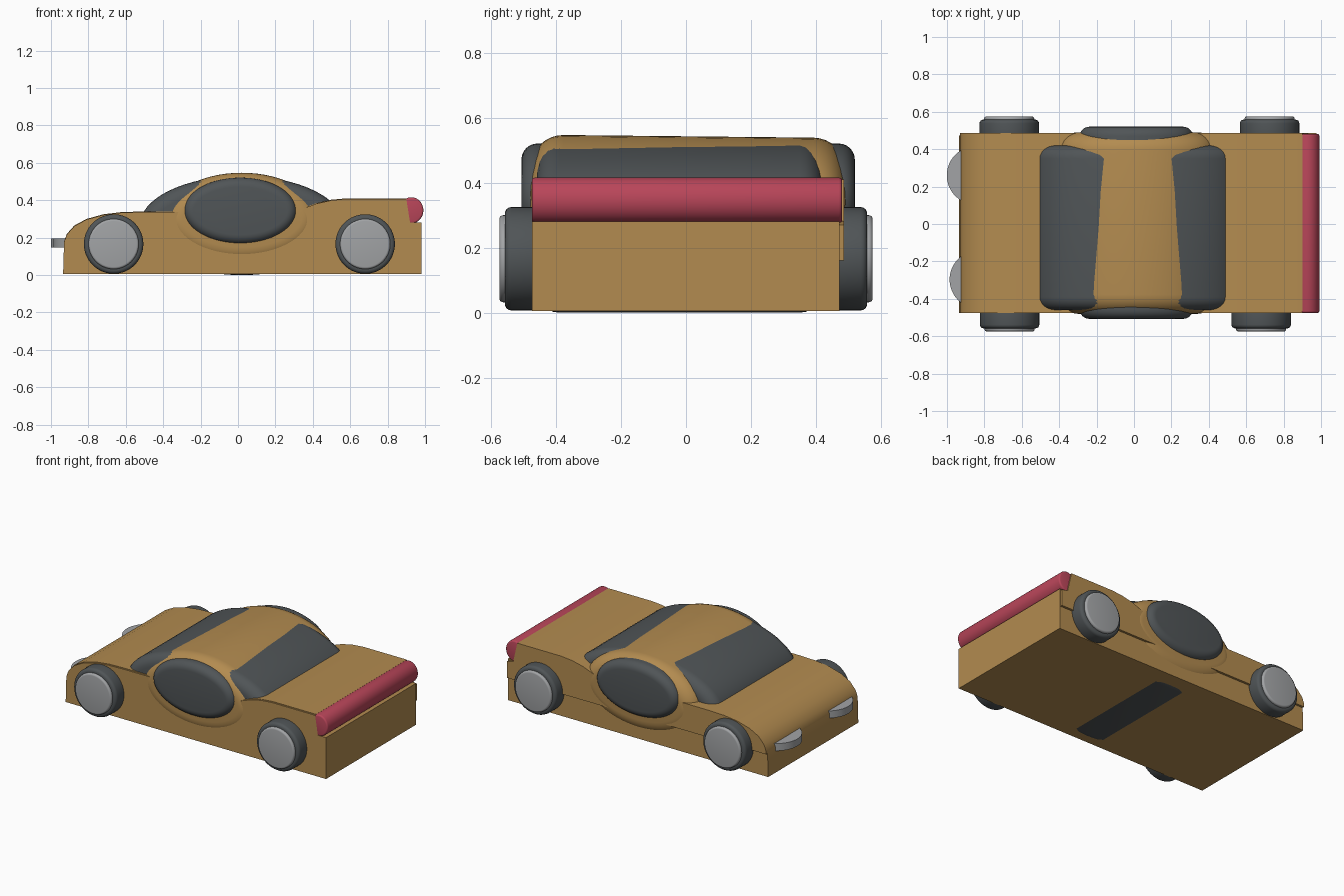
import bpy, bmesh, math

if "Cube" in bpy.data.objects:
    bpy.data.objects.remove(bpy.data.objects["Cube"])


def material(name, rgb):
    m = bpy.data.materials.new(name)
    m.diffuse_color = (*rgb, 1)
    m.use_nodes = True
    m.node_tree.nodes["Principled BSDF"].inputs["Base Color"].default_value = m.diffuse_color
    return m


GOLD = material("gold_paint", (0.45, 0.26, 0.08))
DARK = material("dark_grey", (0.08, 0.09, 0.095))
RED = material("red_paint", (0.48, 0.06, 0.10))
SILVER = material("silver", (0.36, 0.37, 0.38))


def finish(ob, mat, angle=35):
    ob.data.materials.append(mat)
    bpy.ops.object.select_all(action='DESELECT')
    ob.select_set(True)
    bpy.context.view_layer.objects.active = ob
    for mod in list(ob.modifiers):
        bpy.ops.object.modifier_apply(modifier=mod.name)
    bpy.ops.object.shade_smooth_by_angle(angle=math.radians(angle))


def drum(name, x, z, rx, rz, y0, y1, bevel, mat, tilt=0, segments=5):
    """Elliptical cylinder lying along y with rounded rims."""
    bpy.ops.mesh.primitive_cylinder_add(vertices=64, radius=1, depth=1)
    ob = bpy.context.object
    ob.name = name
    ob.scale = (rx, rz, y1 - y0)
    ob.rotation_euler = (math.radians(90), 0, 0)
    bpy.ops.object.transform_apply(location=False, rotation=True, scale=True)
    ob.location = (x, (y0 + y1) / 2, z)
    ob.rotation_euler = (math.radians(tilt), 0, 0)
    mod = ob.modifiers.new("round", 'BEVEL')
    mod.width, mod.segments = bevel, segments
    mod.limit_method, mod.angle_limit = 'ANGLE', math.radians(60)
    finish(ob, mat)
    return ob


def extrude_profile(name, pts, y0, y1, mat):
    """Side profile in x-z extruded across the car."""
    bm = bmesh.new()
    face = bm.faces.new([bm.verts.new((x, y0, z)) for x, z in pts])
    ext = bmesh.ops.extrude_face_region(bm, geom=[face])
    moved = [v for v in ext["geom"] if isinstance(v, bmesh.types.BMVert)]
    bmesh.ops.translate(bm, verts=moved, vec=(0, y1 - y0, 0))
    bmesh.ops.recalc_face_normals(bm, faces=bm.faces)
    me = bpy.data.meshes.new(name)
    bm.to_mesh(me)
    bm.free()
    ob = bpy.data.objects.new(name, me)
    bpy.context.collection.objects.link(ob)
    finish(ob, mat, 30)


# Body: lower tub, and an upper shell that overhangs slightly on one side
nose = [(-0.93, 0.18), (-0.915, 0.22), (-0.875, 0.265), (-0.81, 0.3),
        (-0.72, 0.325), (-0.62, 0.337), (-0.5, 0.34)]
deck = [(0.3, 0.34), (0.42, 0.385), (0.5, 0.403), (0.58, 0.41), (0.9, 0.41)]
extrude_profile("lower_body", [(-0.935, 0.005)] + [(x, z - 0.003) for x, z in nose + deck]
                + [(0.92, 0.28), (0.98, 0.28), (0.98, 0.005)], -0.475, 0.472, GOLD)
extrude_profile("upper_body", [(-0.93, 0.16)] + nose + deck
                + [(0.93, 0.28), (0.975, 0.27), (0.975, 0.16)], -0.465, 0.487, GOLD)

# Cabin with front/rear glass and side glass as intersecting rounded drums
drum("cabin", 0.02, 0.293, 0.42, 0.25, -0.48, 0.49, 0.1, GOLD, tilt=-0.6, segments=8)
drum("front_and_rear_glass", 0.02, 0.265, 0.546, 0.265, -0.46, 0.42, 0.07, DARK, segments=6)
drum("side_glass", 0.012, 0.343, 0.302, 0.178, -0.507, 0.52, 0.05, DARK, segments=6)

# Rear spoiler bar
drum("spoiler", 0.927, 0.346, 0.064, 0.07, -0.475, 0.481, 0.01, RED, segments=3)

# Wheels: tyre and hubcap at each corner
for end, side, x in [("front", -1, -0.665), ("front", 1, -0.667),
                     ("rear", -1, 0.68), ("rear", 1, 0.725)]:
    tag = end + ("_near" if side < 0 else "_far")
    for part, r, a, b, bev, mat in [("tyre", 0.159, 0.44, 0.558, 0.02, DARK),
                                    ("hubcap", 0.134, 0.5, 0.575, 0.012, SILVER)]:
        y0, y1 = sorted((side * a, side * b))
        drum(f"{tag}_{part}", x, 0.166, r, r, y0, y1, bev, mat, segments=4)

# Headlights: flat discs half sunk into the nose
for name, x, y in [("near", -0.83, -0.297), ("far", -0.845, 0.26)]:
    bpy.ops.mesh.primitive_cylinder_add(vertices=64, radius=0.156, depth=0.048,
                                        location=(x, y, 0.171))
    bpy.context.object.name = name + "_headlight"
    finish(bpy.context.object, SILVER)
